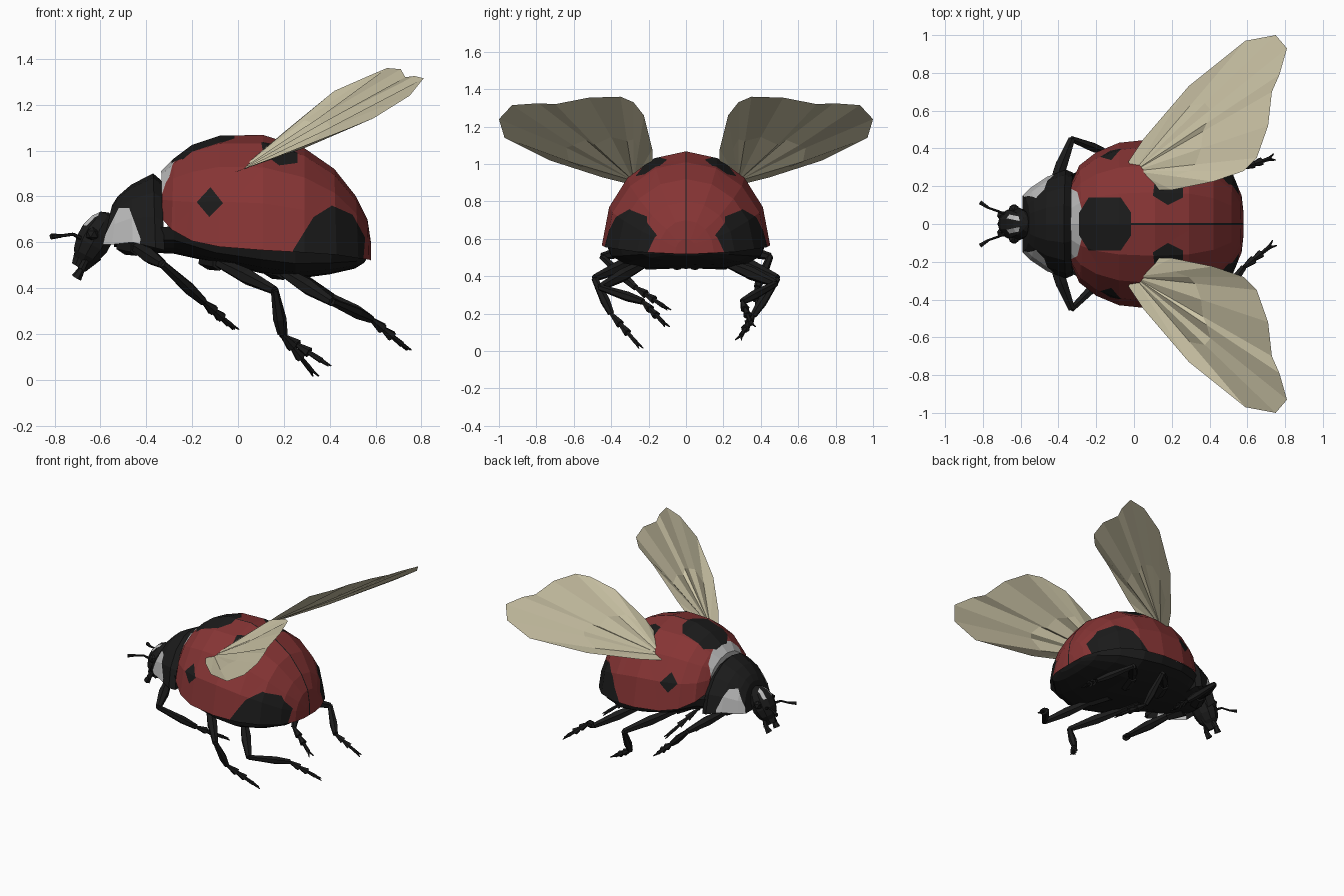
import bpy, bmesh, math
from mathutils import Vector, Matrix

if "Cube" in bpy.data.objects:
    bpy.data.objects.remove(bpy.data.objects["Cube"])

def material(name, c):
    m = bpy.data.materials.new(name)
    m.diffuse_color = (*c, 1)
    m.use_nodes = True
    m.node_tree.nodes["Principled BSDF"].inputs["Base Color"].default_value = m.diffuse_color
    return m

BLACK = material("black", (0.011, 0.011, 0.011))
RED = material("red", (0.24, 0.035, 0.035))
WHITE = material("white", (0.5, 0.5, 0.5))
WING = material("wing_tan", (0.60, 0.55, 0.38))

def finish(bm, name, mats, normals=True):
    if normals:
        bmesh.ops.recalc_face_normals(bm, faces=bm.faces)
    me = bpy.data.meshes.new(name)
    bm.to_mesh(me)
    bm.free()
    for m in mats:
        me.materials.append(m)
    ob = bpy.data.objects.new(name, me)
    bpy.context.collection.objects.link(ob)
    return ob

def arch(stations, angles, p=1.0):
    """Loft half-ellipse arches; station = x at crown, x at rim, half width, crown z, rim z."""
    bm = bmesh.new()
    rows = []
    full = angles + [180 - a for a in reversed(angles[:-1])]
    for xt, xb, w, zt, zb in stations:
        row = []
        for a in full:
            c, s = math.cos(math.radians(a)), math.sin(math.radians(a))
            c = math.copysign(abs(c) ** p, c) if abs(c) > 1e-6 else 0
            s = max(s, 0) ** p if s > 1e-6 else 0
            row.append(bm.verts.new((xb + (xt - xb) * s, w * c, zb + (zt - zb) * s)))
        rows.append(row)
    for r, q in zip(rows, rows[1:]):
        for i in range(len(r) - 1):
            bm.faces.new((r[i], r[i + 1], q[i + 1], q[i]))
    bm.faces.new(rows[0])
    bm.faces.new(rows[-1])
    return bm

def paint(bm, axis, poly, mat, keep=lambda c: True):
    """Cut a convex outline into the surface, seen along an axis, and colour its inside."""
    k = 1 if axis == 'z' else 2
    def v3(a, b):
        v = Vector((a, 0, 0))
        v[k] = b
        return v
    pts = [v3(*q) for q in poly]
    mid = sum(pts, Vector()) / len(pts)
    planes = []
    def inside():
        out = []
        for f in bm.faces:
            c = f.calc_center_median()
            if keep(c) and all((c - o).dot(n) > 0 for o, n in planes):
                out.append(f)
        return out
    for a, b in zip(pts, pts[1:] + pts[:1]):
        d = b - a
        n = v3(-d[k], d[0]).normalized()
        if (mid - a).dot(n) < 0:
            n = -n
        fs = inside()
        geom = fs + list({e for f in fs for e in f.edges}) + list({v for f in fs for v in f.verts})
        bmesh.ops.bisect_plane(bm, geom=geom, dist=1e-5, plane_co=a, plane_no=n)
        planes.append((a, n))
    for f in inside():
        f.material_index = mat

def segment(bm, a, b, r1, r2, n=6):
    a, b = Vector(a), Vector(b)
    d = b - a
    M = Matrix.Translation((a + b) / 2) @ d.to_track_quat('Z', 'Y').to_matrix().to_4x4()
    bmesh.ops.create_cone(bm, cap_ends=True, segments=n, radius1=r1, radius2=r2, depth=d.length, matrix=M)

# Wing cases: a domed shell with painted spots
shell = [(-.335, -.33, .22, .91, .70), (-.28, -.29, .31, .965, .655), (-.20, -.20, .38, 1.025, .605),
         (-.08, -.08, .43, 1.065, .58), (.11, .11, .45, 1.068, .565), (.29, .29, .43, 1.01, .555),
         (.42, .43, .365, .92, .545), (.515, .525, .26, .80, .53), (.565, .57, .15, .70, .525),
         (.58, .58, .06, .60, .52)]
bm = arch(shell, [0, 24, 46, 68, 90])
for s in (1, -1):
    paint(bm, 'z', [(-.36, 0), (-.275, 0), (-.275, .07 * s), (-.30, .17 * s), (-.36, .2 * s)], 2)
    paint(bm, 'z', [(.10, .15 * s), (.18, .10 * s), (.26, .14 * s), (.26, .22 * s), (.18, .27 * s), (.11, .23 * s)], 1)
paint(bm, 'z', [(-.29, -.06), (-.24, -.14), (-.07, -.14), (-.015, -.06),
                (-.015, .06), (-.07, .14), (-.24, .14), (-.29, .06)], 1)
paint(bm, 'y', [(-.18, .775), (-.12, .84), (-.065, .77), (-.125, .71)], 1)
paint(bm, 'y', [(.24, .5), (.24, .565), (.33, .71), (.41, .76), (.50, .72), (.555, .62), (.545, .5)], 1)
paint(bm, 'z', [(-.29, -.004), (.6, -.004), (.6, .004), (-.29, .004)], 1)
finish(bm, "wing_cases", [RED, BLACK, WHITE])

# Belly: shallow inverted arch under the shell
belly = [(-.54, -.54, .12, .58, .66), (-.40, -.40, .22, .555, .66), (-.28, -.28, .29, .55, .67),
         (-.10, -.10, .40, .51, .60), (.10, .10, .43, .465, .585), (.25, .25, .42, .44, .575),
         (.40, .41, .355, .46, .56), (.51, .53, .24, .485, .55), (.55, .57, .12, .51, .54)]
finish(arch(belly, [0, 22, 45, 68, 90], 0.7), "belly", [BLACK])

# Neck shield with white side patches
shield = [(-.55, -.59, .15, .76, .59), (-.525, -.55, .19, .80, .59), (-.465, -.46, .25, .852, .60),
          (-.37, -.36, .288, .90, .575), (-.335, -.32, .27, .87, .565)]
bm = arch(shield, [0, 25, 48, 70, 90])
paint(bm, 'y', [(-.60, .57), (-.595, .60), (-.52, .75), (-.475, .75), (-.425, .615), (-.43, .58)], 1,
      lambda c: abs(c.y) > .08)
finish(bm, "neck_shield", [BLACK, WHITE])

# Head with two pale marks
bm = bmesh.new()
M = Matrix.Translation((-.625, 0, .615)) @ Matrix.Rotation(.5, 4, 'Y') @ Matrix.Diagonal((.08, .09, .13, 1))
bmesh.ops.create_uvsphere(bm, u_segments=10, v_segments=7, radius=1, matrix=M)
for s in (1, -1):
    paint(bm, 'z', [(-.675, .03 * s), (-.66, .05 * s), (-.61, .04 * s), (-.605, .015 * s), (-.65, .025 * s)], 1,
          lambda c: c.z > .6)
finish(bm, "head", [BLACK, WHITE])

# Eyes, feelers and mouthparts
eyes, feelers, mouth = bmesh.new(), bmesh.new(), bmesh.new()
for s in (1, -1):
    bmesh.ops.create_icosphere(eyes, subdivisions=1, radius=.032, matrix=Matrix.Translation((-.635, .075 * s, .635)))
    path = [(-.68, .05 * s, .615), (-.72, .068 * s, .635), (-.77, .085 * s, .628), (-.815, .115 * s, .625)]
    for a, b, r, q in zip(path, path[1:], (.010, .007, .008), (.007, .007, .013)):
        segment(feelers, a, b, r, q)
    segment(mouth, (-.66, .035 * s, .53), (-.685, .05 * s, .48), .014, .018)
    segment(mouth, (-.68, .05 * s, .485), (-.705, .045 * s, .445), .014, .024)
segment(mouth, (-.65, 0, .56), (-.695, 0, .49), .065, .035)
finish(eyes, "eyes", [BLACK])
finish(feelers, "feelers", [BLACK])
finish(mouth, "mouthparts", [BLACK])

# Legs: hip, knee, ankle, toe
def leg(name, hip, knee, ankle, toe):
    bm = bmesh.new()
    hip, knee, ankle, toe = map(Vector, (hip, knee, ankle, toe))
    root = Vector((hip.x - .05, hip.y * .4, hip.z + .02))
    segment(bm, root, hip, .05, .035)
    mid = hip.lerp(knee, .5)
    segment(bm, hip, mid, .024, .036)
    segment(bm, mid, knee, .036, .02)
    shin = knee.lerp(ankle, .65)
    segment(bm, knee, shin, .017, .027)
    segment(bm, shin, ankle, .027, .018)
    for t, u, r in ((0, .3, .025), (.28, .55, .024), (.5, .82, .013)):
        segment(bm, ankle.lerp(toe, t), ankle.lerp(toe, u), .010, r)
    d = (toe - ankle).normalized()
    side = d.cross(Vector((0, 0, 1))).normalized() * .018
    start = ankle.lerp(toe, .8)
    for s in (1, -1):
        segment(bm, start, toe + side * s, .010, .003, 5)
    finish(bm, name, [BLACK])

leg("front_leg_right", (-.44, -.17, .575), (-.33, -.45, .505), (-.15, -.27, .34), (-.01, -.09, .22))
leg("front_leg_left", (-.44, .17, .575), (-.33, .45, .505), (-.15, .38, .34), (-.015, .38, .22))
leg("middle_leg_right", (-.08, -.22, .51), (.16, -.49, .39), (.19, -.40, .20), (.34, -.24, .015))
leg("middle_leg_left", (-.08, .22, .51), (.16, .49, .39), (.20, .36, .19), (.40, .28, .06))
leg("rear_leg_right", (.20, -.22, .47), (.41, -.46, .34), (.58, -.23, .265), (.745, -.10, .13))
leg("rear_leg_left", (.20, .22, .47), (.41, .48, .36), (.58, .30, .265), (.745, .355, .13))

# Flight wings: pleated fan spread from the root
rim = [(-.03, .33, .90), (.05, .45, .93), (.29, .73, 1.02), (.59, .97, 1.14), (.75, 1.0, 1.24), (.81, .93, 1.315),
       (.77, .79, 1.325), (.73, .70, 1.32), (.71, .52, 1.355), (.65, .35, 1.36), (.58, .28, 1.33),
       (.42, .225, 1.26), (.20, .18, 1.08), (.07, .18, .955)]
for side, s in (("left", 1), ("right", -1)):
    bm = bmesh.new()
    root = Vector((0, .28 * s, .91))
    outer = [Vector((x, y * s, z)) for x, y, z in rim]
    inner = [root.lerp(p, .5) + Vector((0, 0, .012 * (-1) ** i if 2 < i < 11 else 0)) for i, p in enumerate(outer)]
    c = bm.verts.new(root)
    o = [bm.verts.new(p) for p in outer]
    n = [bm.verts.new(p) for p in inner]
    for i in range(len(rim) - 1):
        bm.faces.new((c, n[i], n[i + 1]))
        bm.faces.new((n[i], o[i], o[i + 1], n[i + 1]))
    bm.faces.new((c, n[-1], o[-1]))
    bm.faces.new((c, o[0], n[0]))
    finish(bm, "flight_wing_" + side, [WING])
